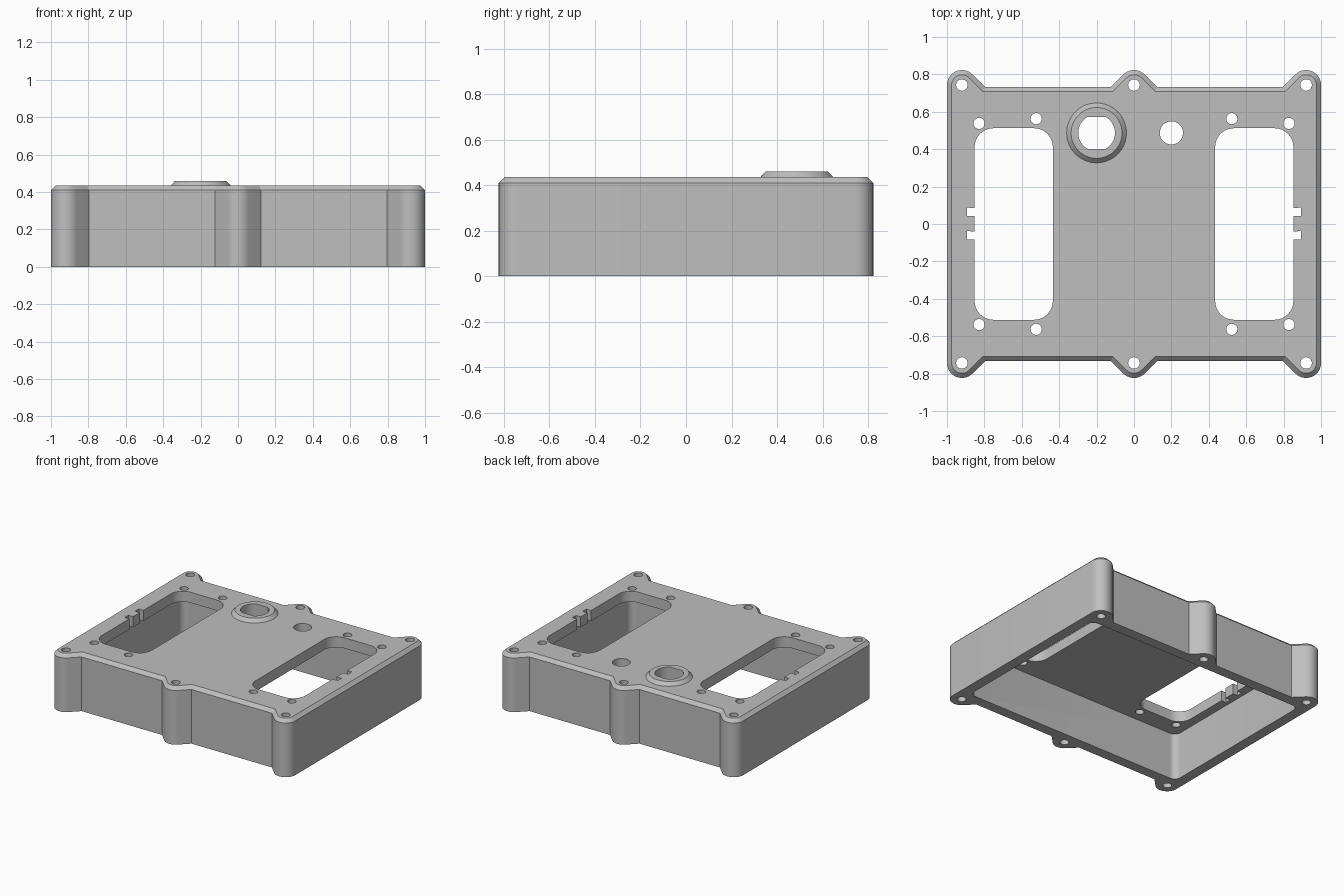
import bpy, bmesh
from math import sin, cos, radians, sqrt

cube = bpy.data.objects.get("Cube")
if cube:
    bpy.data.objects.remove(cube, do_unlink=True)

HEIGHT, CHAMFER, WALL = 0.435, 0.025, 0.08
BOSS_X, BOSS_Y, BODY_Y = 0.92, 0.743, 0.733

grey = bpy.data.materials.new("plain_grey")
grey.use_nodes = True
grey.diffuse_color = (0.52, 0.52, 0.52, 1)
grey.node_tree.nodes["Principled BSDF"].inputs["Base Color"].default_value = grey.diffuse_color


def arc(cx, cy, r, start, end, steps=10):
    angles = [radians(start + (end - start) * i / steps) for i in range(steps + 1)]
    return [(cx + r * cos(a), cy + r * sin(a)) for a in angles]


def circle(cx, cy, r, steps=40):
    return arc(cx, cy, r, 0, 360, steps)[:-1]


def rounded_rect(x0, x1, y0, y1, r, notches=()):
    """Counter-clockwise rounded rectangle, with optional notches in its right side."""
    return (arc(x0 + r, y0 + r, r, 180, 270) + arc(x1 - r, y0 + r, r, 270, 360)
            + list(notches)
            + arc(x1 - r, y1 - r, r, 0, 90) + arc(x0 + r, y1 - r, r, 90, 180))


def housing_outline(inset):
    """Box outline with three rounded screw lugs along each long side."""
    r, edge = 0.08 - inset, BODY_Y - inset
    reach = r * sqrt(2) + BOSS_Y - edge
    back = arc(BOSS_X, BOSS_Y, r, 0, 135, 14) + [(BOSS_X - reach, edge), (reach, edge)]
    back += arc(0, BOSS_Y, r, 45, 135) + [(-reach, edge), (reach - BOSS_X, edge)]
    back += arc(-BOSS_X, BOSS_Y, r, 45, 180, 14)
    return back + [(-x, -y) for x, y in back]


def add_loft(bm, layers):
    """Closed solid through stacked (profile, z) layers."""
    rings = [[bm.verts.new((x, y, z)) for x, y in pts] for pts, z in layers]
    for low, high in zip(rings, rings[1:]):
        for i in range(len(low)):
            j = (i + 1) % len(low)
            bm.faces.new((low[i], low[j], high[j], high[i]))
    bm.faces.new(rings[0][::-1])
    bm.faces.new(rings[-1])


def make_object(name, solids):
    bm = bmesh.new()
    for layers in solids:
        add_loft(bm, layers)
    bmesh.ops.recalc_face_normals(bm, faces=bm.faces)
    mesh = bpy.data.meshes.new(name)
    bm.to_mesh(mesh)
    bm.free()
    mesh.materials.append(grey)
    obj = bpy.data.objects.new(name, mesh)
    bpy.context.collection.objects.link(obj)
    return obj


def combine(target, other, operation):
    other.hide_render = True
    mod = target.modifiers.new(other.name, "BOOLEAN")
    mod.operation, mod.solver, mod.object = operation, "EXACT", other
    bpy.ops.object.select_all(action="DESELECT")
    target.select_set(True)
    bpy.context.view_layer.objects.active = target
    bpy.ops.object.modifier_apply(modifier=mod.name)
    bpy.data.objects.remove(other, do_unlink=True)


# Chamfered outer body
housing = make_object("housing", [[(housing_outline(0), 0),
                                   (housing_outline(0), HEIGHT - CHAMFER),
                                   (housing_outline(CHAMFER), HEIGHT)]])

# Hollow underside
cx, cy = 1 - WALL, BODY_Y - WALL
combine(housing, make_object("cavity_cutter", [[
    (rounded_rect(-cx, cx, -cy, cy, 0.05), -0.1), (rounded_rect(-cx, cx, -cy, cy, 0.05), HEIGHT - WALL)]]),
    "DIFFERENCE")

# Raised tapered collar
COLLAR = (-0.2, 0.487)
combine(housing, make_object("collar", [[(circle(*COLLAR, 0.16, 64), HEIGHT - 0.03),
                                         (circle(*COLLAR, 0.16, 64), HEIGHT),
                                         (circle(*COLLAR, 0.136, 64), HEIGHT + 0.025)]]), "UNION")

# Two large notched openings
notches = []
for low in (-0.083, 0.042):
    notches += [(0.852, low), (0.892, low), (0.892, low + 0.046), (0.852, low + 0.042)]
opening = rounded_rect(0.434, 0.852, -0.512, 0.512, 0.1, notches)
mirrored = [(-x, y) for x, y in opening][::-1]

# Collar bore with two flat sides, plain bore and screw holes
bore = [(x, max(COLLAR[1] - 0.085, min(COLLAR[1] + 0.085, y)))
        for x, y in arc(*COLLAR, 0.098, -60, 60, 20) + arc(*COLLAR, 0.098, 120, 240, 20)]
holes = [opening, mirrored, bore, circle(0.2, 0.487, 0.062)]
for sy in (-1, 1):
    for x in (-BOSS_X, 0, BOSS_X):
        holes.append(circle(x, sy * BOSS_Y, 0.031, 24))
    for sx in (-1, 1):
        holes.append(circle(sx * 0.828, sy * 0.538, 0.03, 24))
        holes.append(circle(sx * 0.523, sy * 0.563, 0.03, 24))
combine(housing, make_object("hole_cutter", [[(p, -0.1), (p, 0.6)] for p in holes]), "DIFFERENCE")

# Smooth round walls, crisp edges
housing.select_set(True)
bpy.context.view_layer.objects.active = housing
bpy.ops.object.shade_smooth_by_angle(angle=radians(30))
